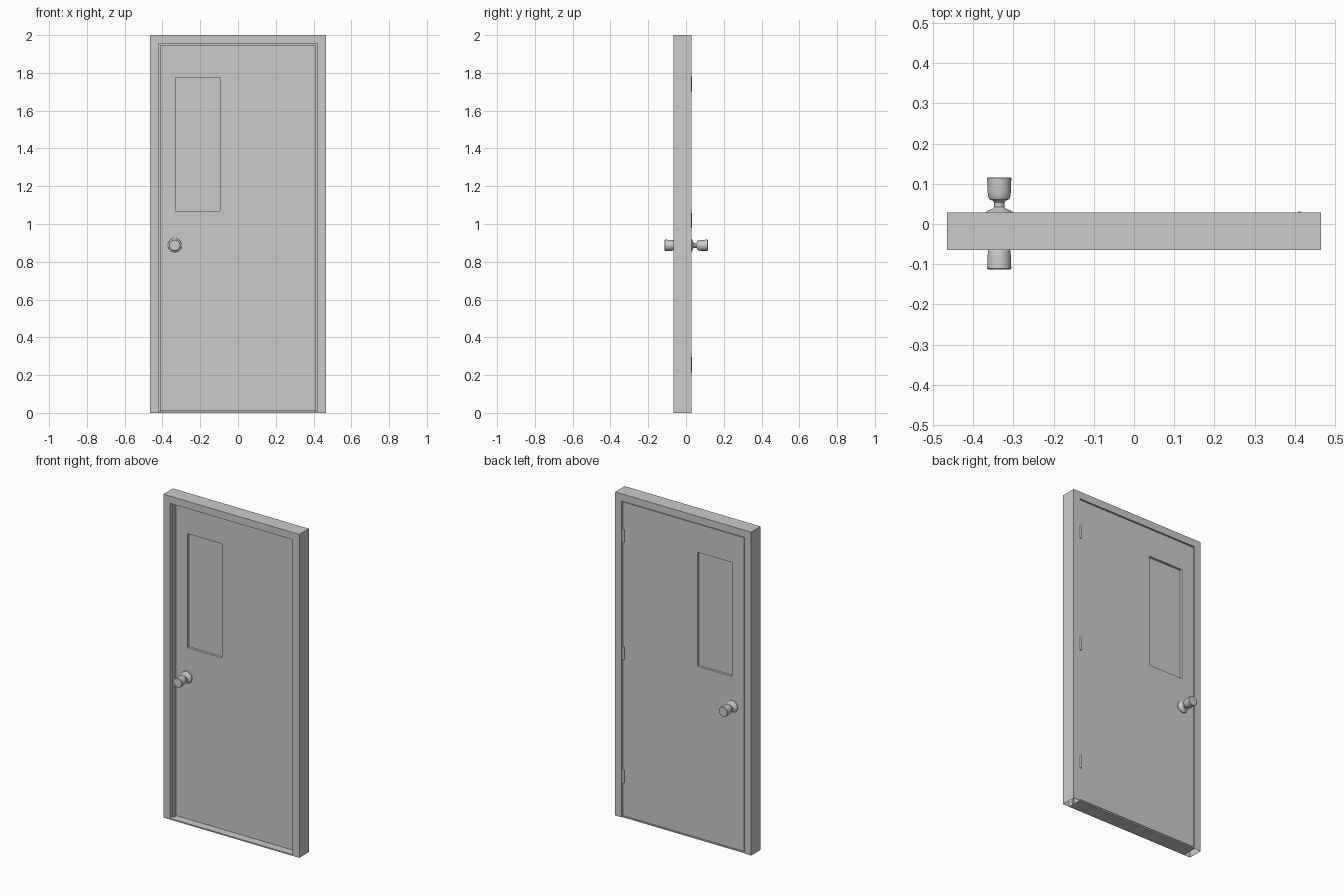
import bpy, bmesh, math
from mathutils import Vector, Matrix

if "Cube" in bpy.data.objects:
    bpy.data.objects.remove(bpy.data.objects["Cube"], do_unlink=True)

grey = bpy.data.materials.new("light_grey")
grey.use_nodes = True
COLOUR = (0.6, 0.6, 0.6, 1)
grey.diffuse_color = COLOUR
grey.node_tree.nodes["Principled BSDF"].inputs["Base Color"].default_value = COLOUR


def finish(name, bm):
    """Turn a bmesh into a named grey object."""
    bmesh.ops.recalc_face_normals(bm, faces=bm.faces)
    mesh = bpy.data.meshes.new(name)
    bm.to_mesh(mesh)
    bm.free()
    mesh.materials.append(grey)
    obj = bpy.data.objects.new(name, mesh)
    bpy.context.collection.objects.link(obj)
    return obj


def box(name, low, high):
    bm = bmesh.new()
    low, high = Vector(low), Vector(high)
    bmesh.ops.create_cube(bm, size=1, matrix=Matrix.Translation((low + high) / 2)
                          @ Matrix.Diagonal((*(high - low), 1)))
    return finish(name, bm)


def activate(obj):
    bpy.ops.object.select_all(action='DESELECT')
    obj.select_set(True)
    bpy.context.view_layer.objects.active = obj


def lathe(name, profile, place, steps=32):
    """Spin a (radius, height) profile round local z, then place it."""
    bm = bmesh.new()
    verts = [bm.verts.new((r, 0, h)) for r, h in profile]
    edges = [bm.edges.new(pair) for pair in zip(verts, verts[1:])]
    bmesh.ops.spin(bm, geom=verts + edges, cent=(0, 0, 0), axis=(0, 0, 1),
                   angle=math.tau, steps=steps)
    bmesh.ops.remove_doubles(bm, verts=bm.verts, dist=1e-5)
    bm.transform(place)
    obj = finish(name, bm)
    activate(obj)
    bpy.ops.object.shade_smooth_by_angle(angle=math.radians(35))
    return obj


HALF, TOP = 0.465, 2.0
FRONT, BACK = -0.065, 0.028
DOOR_FRONT, DOOR_BACK = -0.021, 0.024

# Hollow door frame: (inward, depth) section mitred round the opening
section = [(0, FRONT), (0.045, FRONT), (0.045, -0.04), (0.055, -0.04),
           (0.055, -0.022), (0.045, -0.022), (0.045, BACK), (0, BACK)]
bm = bmesh.new()
rings = []
for side, at_top in ((-1, False), (-1, True), (1, True), (1, False)):
    rings.append([bm.verts.new((side * (HALF - w), y, TOP - w if at_top else 0))
                  for w, y in section])
for a, b in zip(rings, rings[1:]):
    for i in range(len(section)):
        j = (i + 1) % len(section)
        bm.faces.new((a[i], a[j], b[j], b[i]))
finish("door_frame", bm)

# Threshold between the jambs
box("threshold", (-0.42, FRONT, 0), (0.42, BACK - 0.004, 0.008))

# Door leaf with a window opening
leaf = box("door_leaf", (-0.415, DOOR_FRONT, 0.011), (0.415, DOOR_BACK, 1.95))
cutter = box("window_cutter", (-0.33, -0.2, 1.07), (-0.095, 0.2, 1.775))
cutter.hide_render = True
cut = leaf.modifiers.new("window_opening", 'BOOLEAN')
cut.operation = 'DIFFERENCE'
cut.solver = 'EXACT'
cut.object = cutter
activate(leaf)
bpy.ops.object.modifier_apply(modifier=cut.name)
bpy.data.objects.remove(cutter, do_unlink=True)

# Window pane, set back from both faces
box("window_pane", (-0.33, -0.006, 1.07), (-0.095, 0.009, 1.775))

# Knobs with flared roses on both faces
knob = [(0, 0), (0.037, 0), (0.036, 0.004), (0.029, 0.009), (0.017, 0.014),
        (0.013, 0.018), (0.013, 0.03), (0.016, 0.034), (0.024, 0.037),
        (0.027, 0.042), (0.029, 0.056), (0.03, 0.09), (0.028, 0.0915), (0, 0.0915)]
for name, y, turn in (("front_knob", DOOR_FRONT, 90), ("back_knob", DOOR_BACK, -90)):
    lathe(name, knob, Matrix.Translation((-0.335, y, 0.887))
          @ Matrix.Rotation(math.radians(turn), 4, 'X'))

# Hinge knuckles on the back, at the left edge
pin = [(0, -0.04), (0.007, -0.04), (0.007, 0.04), (0, 0.04)]
for name, z in (("lower_hinge", 0.255), ("middle_hinge", 1.018), ("upper_hinge", 1.742)):
    lathe(name, pin, Matrix.Translation((0.412, 0.024, z)), 16)
